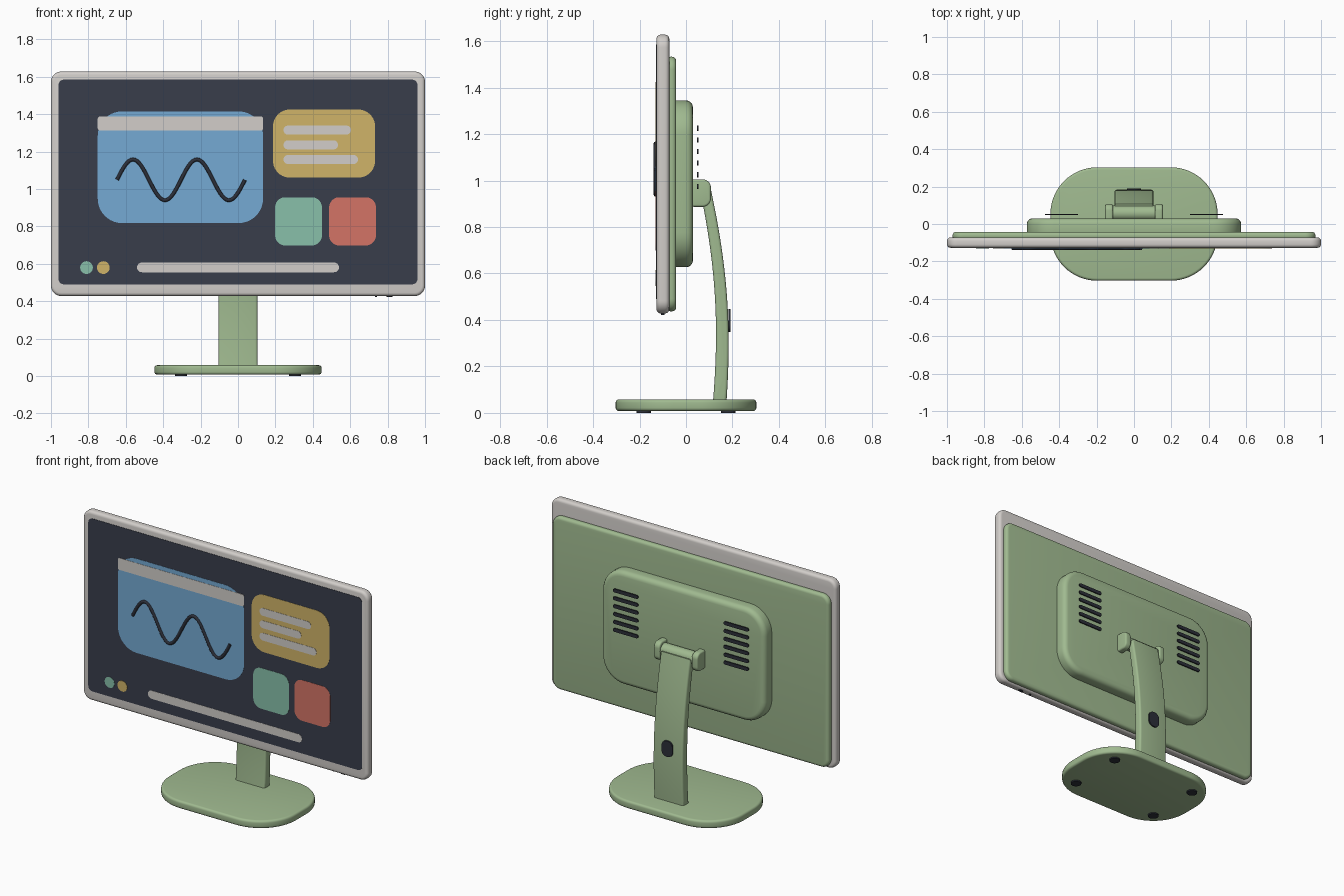
import bpy, bmesh, math
from mathutils import Vector
from mathutils.geometry import interpolate_bezier

if "Cube" in bpy.data.objects:
    bpy.data.objects.remove(bpy.data.objects["Cube"])


def material(name, r, g, b):
    lin = [((c / 255 + 0.055) / 1.055) ** 2.4 for c in (r, g, b)]
    m = bpy.data.materials.new(name)
    m.diffuse_color = (*lin, 1)
    m.use_nodes = True
    m.node_tree.nodes["Principled BSDF"].inputs["Base Color"].default_value = m.diffuse_color
    return m


GREEN = material("sage green", 160, 186, 144)
CREAM = material("warm light grey", 210, 206, 202)
SLATE = material("screen slate", 56, 61, 75)
BLUE = material("window blue", 117, 170, 212)
YELLOW = material("card yellow", 208, 180, 104)
MINT = material("mint", 136, 192, 170)
RED = material("coral red", 212, 116, 102)
DARK = material("charcoal", 44, 47, 57)

MAPS = {"X": lambda a, b, d: (d, a, b),
        "Y": lambda a, b, d: (a, d, b),
        "Z": lambda a, b, d: (a, b, d)}


def prism(name, outline, axis, lo, hi, mat, bevel=0.0):
    """Extrude a 2D outline along an axis and round its rim edges."""
    bm = bmesh.new()
    rings = [[bm.verts.new(MAPS[axis](a, b, d)) for a, b in outline] for d in (lo, hi)]
    caps = [bm.faces.new(r) for r in rings]
    n = len(outline)
    for i in range(n):
        j = (i + 1) % n
        bm.faces.new((rings[0][i], rings[0][j], rings[1][j], rings[1][i]))
    bmesh.ops.recalc_face_normals(bm, faces=bm.faces[:])
    if bevel:
        rim = list({e for f in caps for e in f.edges})
        bmesh.ops.bevel(bm, geom=rim, offset=bevel, segments=4, profile=0.5,
                        affect='EDGES', clamp_overlap=False)
    me = bpy.data.meshes.new(name)
    bm.to_mesh(me)
    bm.free()
    me.materials.append(mat)
    ob = bpy.data.objects.new(name, me)
    bpy.context.collection.objects.link(ob)
    bpy.ops.object.select_all(action='DESELECT')
    ob.select_set(True)
    bpy.context.view_layer.objects.active = ob
    bpy.ops.object.shade_smooth_by_angle(angle=math.radians(40))
    return ob


def rounded(a0, a1, b0, b1, r, seg=10):
    """Outline of a rectangle with rounded corners."""
    r = min(r, (a1 - a0) / 2 - 1e-4, (b1 - b0) / 2 - 1e-4)
    pts = []
    for k, (ca, cb) in enumerate(((a1 - r, b1 - r), (a0 + r, b1 - r),
                                  (a0 + r, b0 + r), (a1 - r, b0 + r))):
        for i in range(seg + 1):
            t = math.pi / 2 * (k + i / seg)
            pts.append((ca + r * math.cos(t), cb + r * math.sin(t)))
    return pts


def circle(a, b, r, seg=24):
    return [(a + r * math.cos(2 * math.pi * i / seg),
             b + r * math.sin(2 * math.pi * i / seg)) for i in range(seg)]


# Display housing
prism("bezel_frame", rounded(-1, 1, 0.428, 1.628, 0.055), "Y", -0.127, -0.072, CREAM, 0.018)
prism("back_shell", rounded(-0.97, 0.97, 0.437, 1.533, 0.055), "Y", -0.085, -0.042, GREEN, 0.018)
prism("rear_housing", rounded(-0.573, 0.573, 0.627, 1.345, 0.15), "Y", -0.075, 0.03, GREEN, 0.03)
prism("screen", rounded(-0.96, 0.96, 0.49, 1.585, 0.03), "Y", -0.129, -0.121, SLATE)


# Screen graphics, stacked in thin layers
def graphic(name, x0, x1, z0, z1, r, mat, layer=0):
    front = -0.1305 - 0.0015 * layer
    prism(name, rounded(x0, x1, z0, z1, r), "Y", front, front + 0.003, mat)


graphic("window_panel", -0.75, 0.134, 0.818, 1.415, 0.13, BLUE)
graphic("window_title_bar", -0.75, 0.134, 1.313, 1.388, 0.012, CREAM, 1)
graphic("note_card", 0.187, 0.733, 1.061, 1.425, 0.09, YELLOW)
for i, (x1, z) in enumerate(((0.604, 1.315), (0.535, 1.236), (0.642, 1.158))):
    graphic(f"note_line_{i}", 0.243, x1, z - 0.024, z + 0.024, 0.024, CREAM, 1)
graphic("mint_tile", 0.198, 0.449, 0.698, 0.956, 0.055, MINT)
graphic("red_tile", 0.487, 0.738, 0.698, 0.956, 0.055, RED)
graphic("dock_bar", -0.54, 0.54, 0.555, 0.607, 0.026, CREAM)
for name, x, mat in (("mint_dot", -0.81, MINT), ("yellow_dot", -0.72, YELLOW)):
    graphic(name, x - 0.034, x + 0.034, 0.546, 0.614, 0.034, mat)

# Wave line: two periods of a sine
curve = bpy.data.curves.new("wave_line", 'CURVE')
curve.dimensions = '3D'
curve.bevel_depth = 0.01
curve.bevel_resolution = 2
curve.use_fill_caps = True
spline = curve.splines.new('POLY')
N = 64
spline.points.add(N)
for i, p in enumerate(spline.points):
    t = i / N
    p.co = (-0.647 + 0.684 * t, -0.13, 1.049 + 0.109 * math.sin(4 * math.pi * t), 1)
curve.materials.append(DARK)
bpy.context.collection.objects.link(bpy.data.objects.new("wave_line", curve))

# Rear vents
for side, s in (("left", -1), ("right", 1)):
    for i in range(6):
        z = 1.225 - 0.05 * i
        x0, x1 = sorted((s * 0.30, s * 0.475))
        prism(f"vent_{side}_{i}", rounded(x0, x1, z - 0.011, z + 0.011, 0.011, 5),
              "Y", 0.047, 0.054, DARK)

# Controls under the frame
prism("power_light", circle(0.738, -0.1, 0.006, 12), "Z", 0.422, 0.432, DARK)
prism("power_button", rounded(0.795, 0.825, -0.108, -0.092, 0.008, 5), "Z", 0.422, 0.432, DARK)

# Hinge
for side, s in (("left", -1), ("right", 1)):
    x0, x1 = sorted((s * 0.112, s * 0.154))
    prism(f"hinge_cheek_{side}", rounded(0.0, 0.107, 0.887, 1.005, 0.035), "X", x0, x1, GREEN, 0.01)
prism("hinge_barrel", circle(0.058, 0.95, 0.04), "X", -0.125, 0.125, GREEN)

# Curved arm
path = interpolate_bezier(Vector((0.145, 0.045)), Vector((0.17, 0.37)),
                          Vector((0.155, 0.62)), Vector((0.085, 0.955)), 24)
front, back = [], []
for i, p in enumerate(path):
    d = (path[min(i + 1, 23)] - path[max(i - 1, 0)]).normalized()
    half = 0.029 - 0.006 * i / 23
    nrm = Vector((d.y, -d.x)) * half
    back.append(tuple(p + nrm))
    front.append(tuple(p - nrm))
prism("arm", back + front[::-1], "X", -0.104, 0.104, GREEN, 0.012)
prism("cable_port", rounded(-0.038, 0.038, 0.348, 0.448, 0.034), "Y", 0.182, 0.191, DARK)

# Base and feet
prism("base", rounded(-0.447, 0.447, -0.303, 0.303, 0.25, 16), "Z", 0.008, 0.058, GREEN, 0.014)
for sx in (-1, 1):
    for sy in (-1, 1):
        prism(f"foot_{'l' if sx < 0 else 'r'}_{'front' if sy < 0 else 'back'}",
              circle(0.305 * sx, 0.182 * sy, 0.032), "Z", 0.0, 0.0095, DARK)
